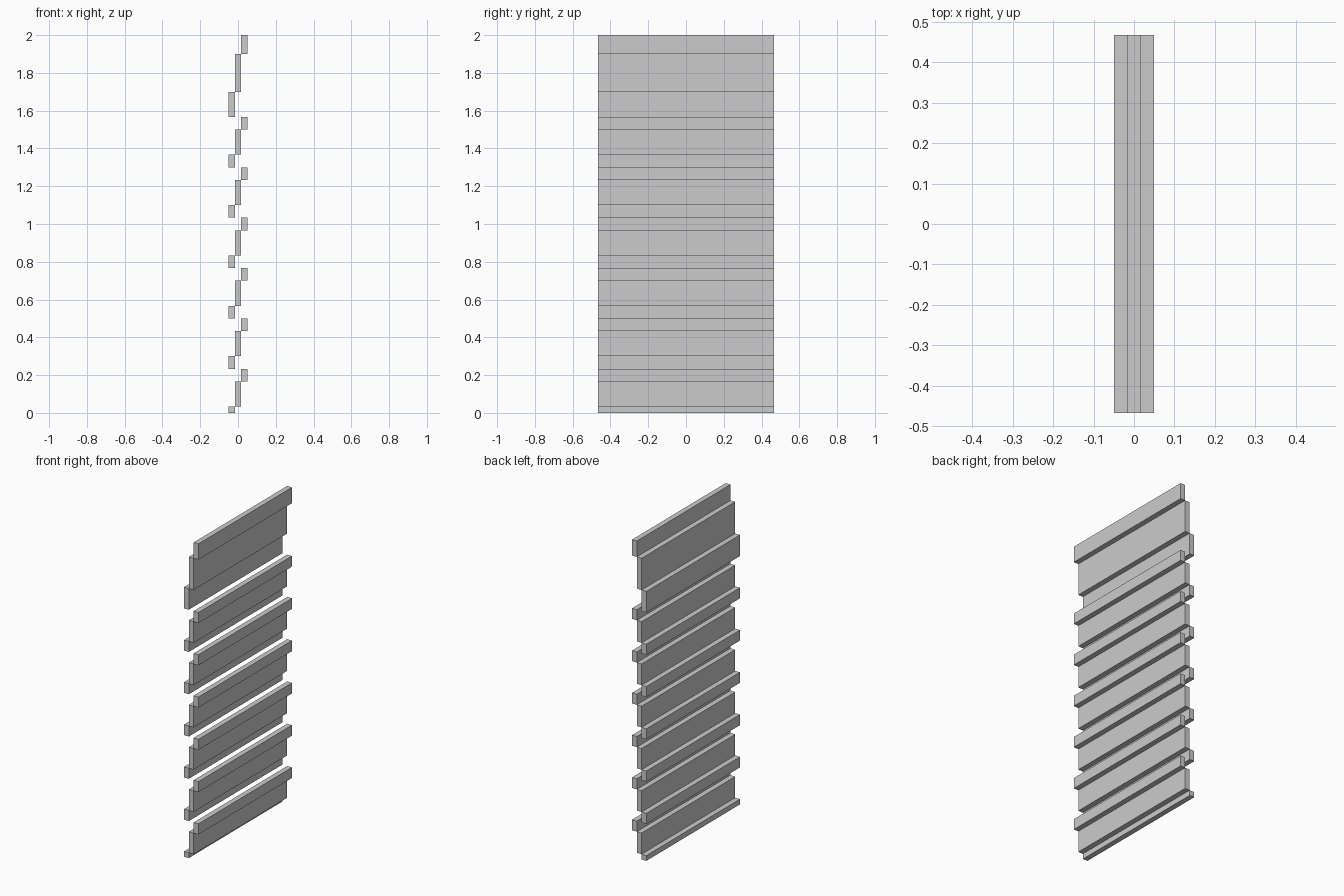
import bpy

if "Cube" in bpy.data.objects:
    bpy.data.objects.remove(bpy.data.objects["Cube"])

U = 1 / 30          # base grid unit
HALF_LEN = 14 * U   # half length of every slat along y


def slat(name, column, z0, z1):
    """Flat board in column -1, 0 or 1, from z0 to z1 in grid units."""
    bpy.ops.mesh.primitive_cube_add(size=1, location=(column * U, 0, (z0 + z1) / 2 * U))
    ob = bpy.context.object
    ob.name = name
    ob.scale = (U, 2 * HALF_LEN, (z1 - z0) * U)
    bpy.ops.object.transform_apply(location=False, rotation=False, scale=True)


# Louvre blades: each is a stepped stack of lower lip, middle board, upper lip
def blade(i, z0, z1, z2, z3):
    slat(f"blade_{i}_lower_lip", -1, z0, z1)
    slat(f"blade_{i}_board", 0, z1, z2)
    slat(f"blade_{i}_upper_lip", 1, z2, z3)


# Bottom blade has a short lower lip
blade(0, 0, 1, 5, 7)

# Regular blades
for i in range(1, 6):
    z = 7 + 8 * (i - 1)
    blade(i, z, z + 2, z + 6, z + 8)

# Tall top blade
blade(6, 47, 51, 57, 60)
